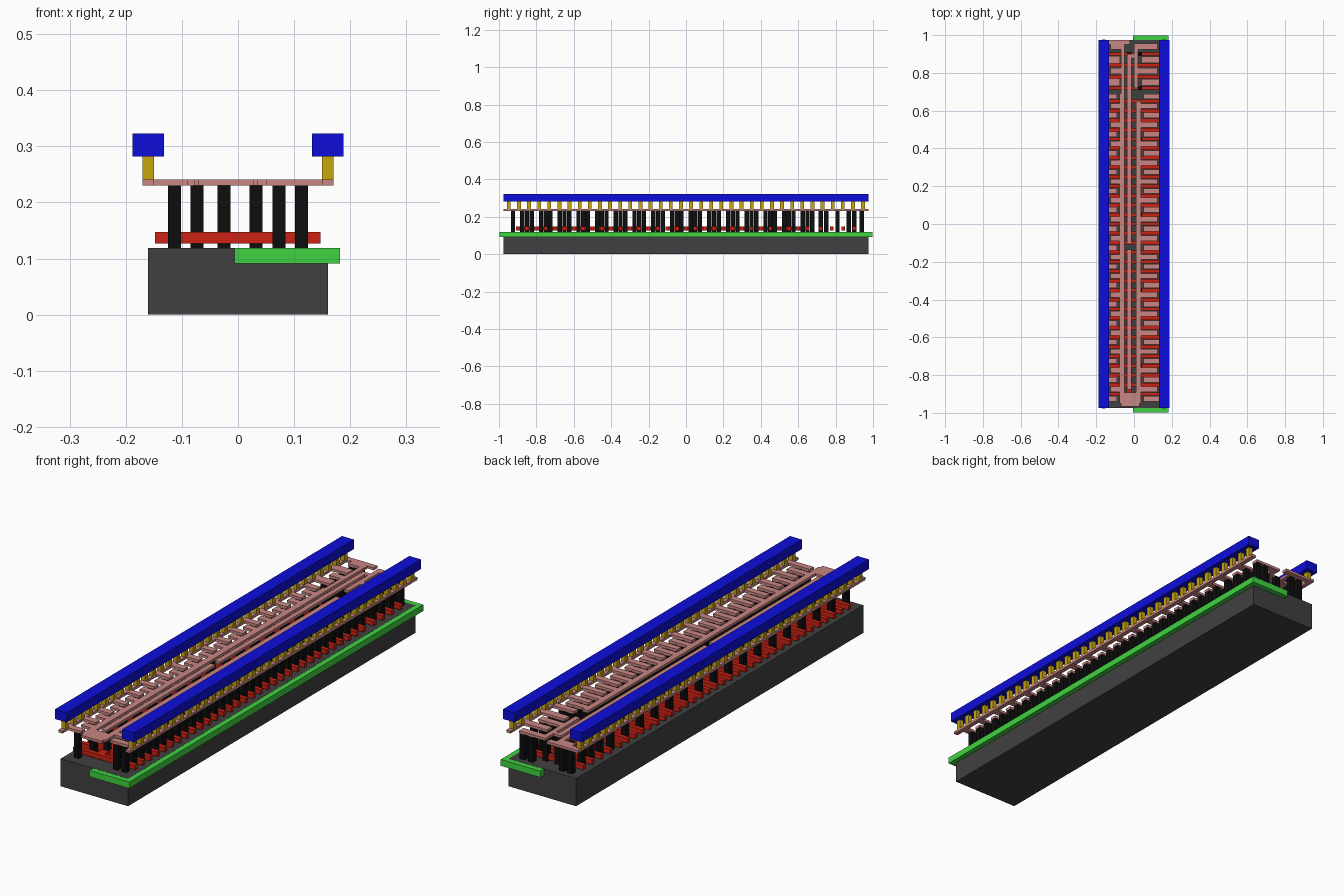
import bpy, bmesh

if "Cube" in bpy.data.objects:
    bpy.data.objects.remove(bpy.data.objects["Cube"])


def material(name, rgb):
    m = bpy.data.materials.new(name)
    m.diffuse_color = (*rgb, 1)
    m.use_nodes = True
    m.node_tree.nodes["Principled BSDF"].inputs["Base Color"].default_value = m.diffuse_color
    return m


def layer(name, rects, z0, z1, mat):
    """One object made of boxes; each rect is (x0, x1, y0, y1)."""
    bm = bmesh.new()
    for x0, x1, y0, y1 in rects:
        vs = bmesh.ops.create_cube(bm, size=1)["verts"]
        for v in vs:
            v.co.x = x0 if v.co.x < 0 else x1
            v.co.y = y0 if v.co.y < 0 else y1
            v.co.z = z0 if v.co.z < 0 else z1
    me = bpy.data.meshes.new(name)
    bm.to_mesh(me)
    bm.free()
    me.materials.append(mat)
    ob = bpy.data.objects.new(name, me)
    bpy.context.collection.objects.link(ob)
    return ob


def bar(x0, x1, y, w=0.028):
    return (x0, x1, y - w / 2, y + w / 2)


def square(x, y, s=0.023):
    return (x - s / 2, x + s / 2, y - s / 2, y + s / 2)


dark = material("substrate_grey", (0.051, 0.051, 0.051))
green = material("well_green", (0.051, 0.65, 0.051))
red = material("gate_red", (0.61, 0.016, 0.007))
black = material("contact_black", (0.004, 0.004, 0.004))
pink = material("interconnect_pink", (0.58, 0.24, 0.23))
gold = material("via_gold", (0.58, 0.38, 0.004))
blue = material("rail_blue", (0.004, 0.004, 0.7))

# Base block and the well along its right edge
layer("substrate", [(-0.16, 0.16, -0.975, 0.975)], 0, 0.119, dark)
layer("well", [(-0.0065, 0.182, -0.998, 0.998)], 0.091, 0.1185, green)

# Power rails and their vias
layer("power_rails", [(s * 0.16 - 0.028, s * 0.16 + 0.028, -0.975, 0.975)
                      for s in (-1, 1)], 0.282, 0.323, blue)
layer("rail_vias", [square(s * 0.16, -0.947 + 0.0541 * i, 0.02)
                    for s in (-1, 1) for i in range(36)], 0.241, 0.282, gold)

gates, contacts = [], []
links = [(s * 0.16 - 0.01, s * 0.16 + 0.01, -0.977, 0.977) for s in (-1, 1)]

# Main transistor array: gates, with alternating rail and strip fingers
for k in range(32):
    gates.append(bar(-0.148, 0.147, -0.9 + 0.05 * k, 0.018))
for k in range(33):
    y = -0.925 + 0.05 * k
    if k % 2 == 0:
        links += [bar(-0.16, -0.09, y), bar(0.05, 0.16, y)]
        contacts += [square(x, y) for x in (-0.113, 0.073, 0.113)]
    else:
        links += [bar(-0.125, -0.06, y), bar(0.02, 0.125, y)]
        contacts += [square(x, y) for x in (-0.073, 0.073, 0.113)]

# Long strips joining the fingers, and the output pad at the front
links += [(-0.078, -0.05, -0.95, 0.69), (0.01, 0.036, -0.95, 0.65),
          (-0.07, 0.028, -0.967, -0.892),
          (-0.036, -0.014, -0.875, -0.135), (-0.036, -0.014, -0.105, 0.90)]
gates += [(-0.04, -0.01, -0.905, -0.14), (-0.04, -0.01, -0.1, 0.66)]
for k in range(16):
    y = -0.85 + 0.1 * k
    contacts.append(square(-0.025, y))
    if k % 4 == 1:
        contacts.append(square(0.032, y))

# Input stage at the back end
for y in (0.72, 0.78, 0.84, 0.9):
    gates.append(bar(-0.148, 0.147, y, 0.018))
for y in (0.75, 0.87):
    links += [bar(-0.16, -0.075, y, 0.04), bar(0.04, 0.16, y, 0.034)]
    contacts += [square(x, y) for x in (-0.113, 0.073, 0.113)]
for y in (0.81, 0.94):
    links += [bar(-0.125, -0.05, y, 0.03), bar(0.0, 0.125, y, 0.03)]
    contacts += [square(x, y) for x in (-0.113, -0.073, 0.073, 0.113)]
links += [(-0.07, -0.05, 0.69, 0.95), (0.0, 0.022, 0.72, 0.95),
          (-0.16, -0.02, 0.95, 0.975), bar(-0.03, 0.01, 0.89, 0.02)]
contacts += [square(x, y) for x in (-0.025, 0.032) for y in (0.72, 0.9)]

layer("gate_bars", gates, 0.127, 0.147, red)
layer("contact_posts", contacts, 0.118, 0.231, black)
layer("local_interconnect", links, 0.23, 0.241, pink)
